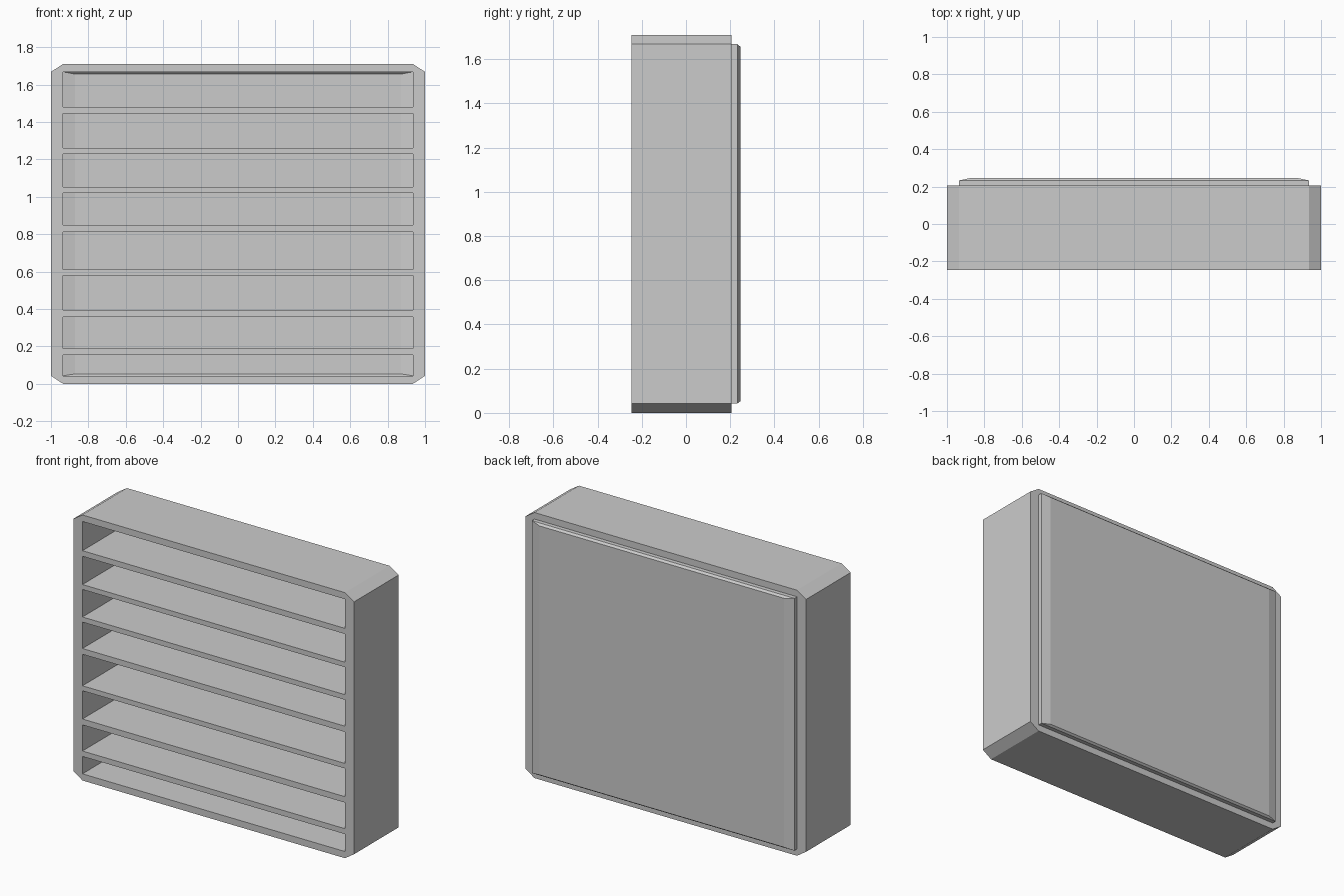
import bpy, bmesh

if "Cube" in bpy.data.objects:
    bpy.data.objects.remove(bpy.data.objects["Cube"])

W, TOP = 1.0, 1.71
IX, IZ0, IZ1 = 0.935, 0.043, 1.668      # inner opening
FRONT, BACK, REAR = -0.247, 0.206, 0.246


def finish(name, bm):
    bmesh.ops.remove_doubles(bm, verts=bm.verts, dist=1e-5)
    bmesh.ops.dissolve_degenerate(bm, edges=bm.edges, dist=1e-5)
    bmesh.ops.recalc_face_normals(bm, faces=bm.faces)
    mesh = bpy.data.meshes.new(name)
    bm.to_mesh(mesh)
    bm.free()
    obj = bpy.data.objects.new(name, mesh)
    bpy.context.collection.objects.link(obj)
    return obj


def loft(name, sections, closed=False, cap_end=False):
    """Bridge a list of (y, [(x, z), ...]) rings."""
    bm = bmesh.new()
    rings = [[bm.verts.new((x, y, z)) for x, z in pts] for y, pts in sections]
    pairs = list(zip(rings, rings[1:]))
    if closed:
        pairs.append((rings[-1], rings[0]))
    for a, b in pairs:
        n = len(a)
        for i in range(n):
            j = (i + 1) % n
            bm.faces.new((a[i], a[j], b[j], b[i]))
    if cap_end:
        bm.faces.new(rings[-1])
    return finish(name, bm)


def rect(x, z0, z1):
    return [(-x, z0), (x, z0), (x, z1), (-x, z1)]


# Outer frame: chamfered ring; each inner corner serves two outer corners
outer = [(-IX, 0), (IX, 0), (W, IZ0), (W, IZ1),
         (IX, TOP), (-IX, TOP), (-W, IZ1), (-W, IZ0)]
inner = [(-IX, IZ0), (IX, IZ0), (IX, IZ0), (IX, IZ1),
         (IX, IZ1), (-IX, IZ1), (-IX, IZ1), (-IX, IZ0)]
loft("frame", [(FRONT, outer), (BACK, outer), (BACK, inner), (FRONT, inner)],
     closed=True)

# Back panel: shallow pressed tray with bevelled rim
loft("back_panel", [(BACK, rect(IX, IZ0, IZ1)),
                    (0.233, rect(IX, IZ0, IZ1)),
                    (REAR, rect(0.872, 0.053, 1.656))], cap_end=True)

# Shelves, flush with the front
shelves = [(0.155, 0.19), (0.358, 0.396), (0.578, 0.61), (0.813, 0.85),
           (1.02, 1.053), (1.23, 1.262), (1.444, 1.48)]
for k, (z0, z1) in enumerate(shelves, 1):
    bm = bmesh.new()
    bmesh.ops.create_cube(bm, size=1)
    for v in bm.verts:
        v.co = (v.co.x * 2 * IX,
                0.232 if v.co.y > 0 else FRONT,
                z1 if v.co.z > 0 else z0)
    finish(f"shelf_{k}", bm)
